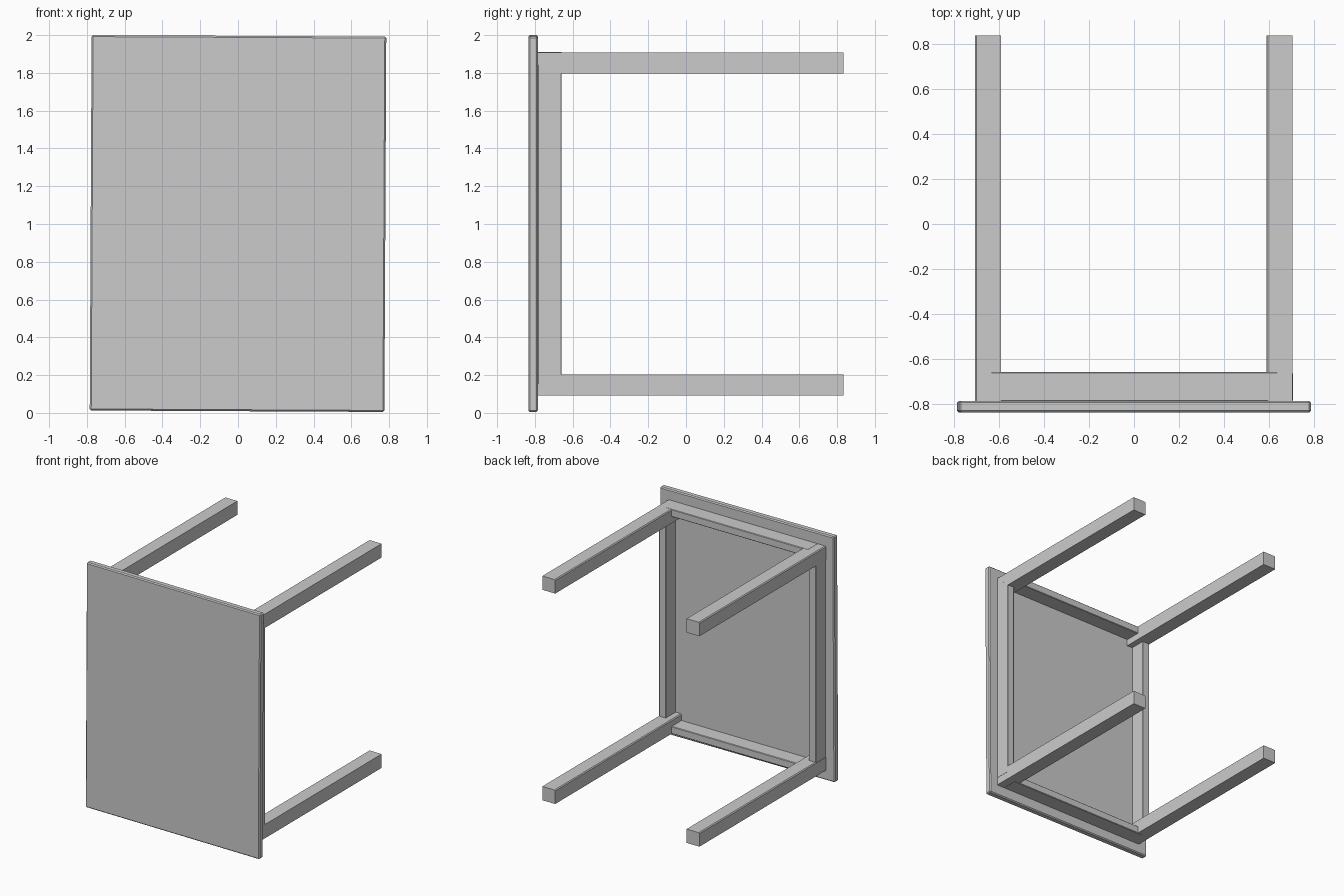
import bpy, bmesh, math
from mathutils import Matrix

if "Cube" in bpy.data.objects:
    bpy.data.objects.remove(bpy.data.objects["Cube"])


def box(name, lo, hi, bevel=0.0, picks=None, turn=0.0):
    """Box between two corners; bevels all edges or those chosen by picks."""
    size = [b - a for a, b in zip(lo, hi)]
    mid = [(a + b) / 2 for a, b in zip(lo, hi)]
    bm = bmesh.new()
    bmesh.ops.create_cube(bm, size=1, matrix=Matrix.Diagonal((*size, 1)))
    if bevel:
        edges = [e for e in bm.edges if picks is None or all(picks(v.co) for v in e.verts)]
        bmesh.ops.bevel(bm, geom=edges, offset=bevel, segments=1,
                        affect='EDGES', profile=0.5)
    mesh = bpy.data.meshes.new(name)
    bm.to_mesh(mesh)
    bm.free()
    obj = bpy.data.objects.new(name, mesh)
    obj.location = mid
    obj.rotation_euler.y = turn
    bpy.context.collection.objects.link(obj)
    return obj


# Table top, standing on edge and very slightly askew
box("table_top", (-0.78, -0.835, 0.009), (0.78, -0.784, 1.996),
    bevel=0.008, turn=math.radians(0.29))

# Four legs pointing backward, one long edge eased
for side, x in (("left", -0.705), ("right", 0.588)):
    for level, z in (("lower", 0.092), ("upper", 1.797)):
        box(f"{level}_{side}_leg", (x, -0.786, z), (x + 0.115, 0.835, z + 0.112),
            bevel=0.007, picks=lambda co: co.x < 0 and co.z > 0)

# Long apron rails between upper and lower legs
for side, x in (("left", -0.703), ("right", 0.641)):
    box(f"{side}_long_apron", (x, -0.786, 0.15), (x + 0.063, -0.658, 1.845), bevel=0.004)

# Short apron rails between left and right legs
for level, z in (("lower", 0.091), ("upper", 1.85)):
    box(f"{level}_short_apron", (-0.635, -0.786, z), (0.638, -0.656, z + 0.06), bevel=0.004)
